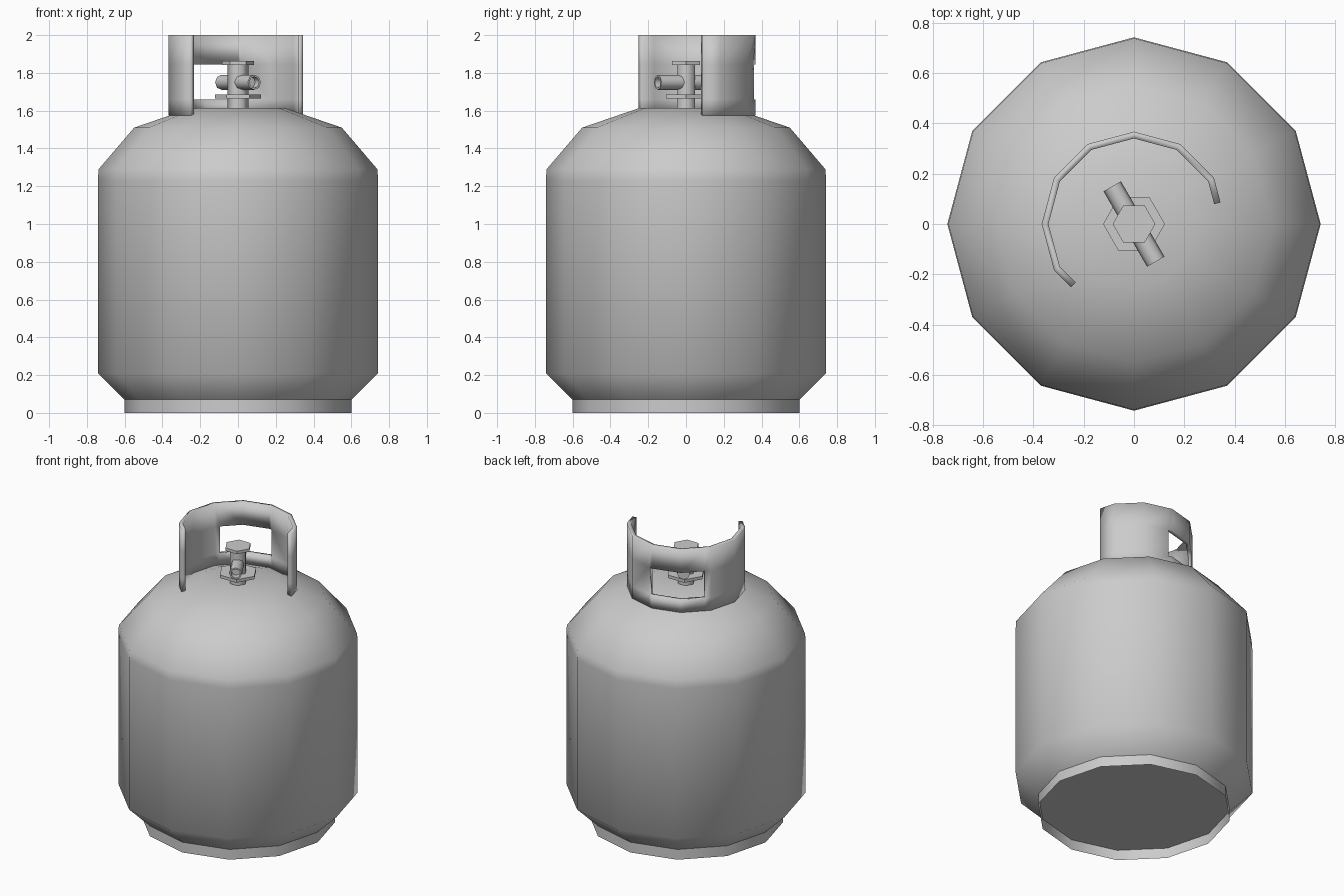
import bpy, bmesh
from math import radians, cos, sin, pi
from mathutils import Vector, Matrix

if "Cube" in bpy.data.objects:
    bpy.data.objects.remove(bpy.data.objects["Cube"])

grey = bpy.data.materials.new("painted_grey")
grey.use_nodes = True
colour = (0.6, 0.6, 0.6, 1)
grey.diffuse_color = colour
grey.node_tree.nodes["Principled BSDF"].inputs["Base Color"].default_value = colour


def finish(name, bm, angle):
    """Turn a bmesh into a named object; edges beyond the angle stay sharp."""
    mesh = bpy.data.meshes.new(name)
    bm.to_mesh(mesh)
    bm.free()
    mesh.materials.append(grey)
    obj = bpy.data.objects.new(name, mesh)
    bpy.context.collection.objects.link(obj)
    bpy.ops.object.select_all(action='DESELECT')
    obj.select_set(True)
    bpy.context.view_layer.objects.active = obj
    bpy.ops.object.shade_smooth_by_angle(angle=radians(angle))
    return obj


def lathe(name, profile, sides, angle, matrix=Matrix()):
    """Spin (radius, height) points around the z axis."""
    bm = bmesh.new()
    verts = [bm.verts.new((r, 0, z)) for r, z in profile]
    edges = [bm.edges.new(pair) for pair in zip(verts, verts[1:])]
    bmesh.ops.spin(bm, geom=verts + edges, axis=(0, 0, 1), cent=(0, 0, 0),
                   angle=2 * pi, steps=sides, use_merge=True)
    bmesh.ops.remove_doubles(bm, verts=bm.verts, dist=0.0005)
    bmesh.ops.transform(bm, matrix=matrix, verts=bm.verts)
    return finish(name, bm, angle)


def outward(bm):
    bmesh.ops.recalc_face_normals(bm, faces=bm.faces)


# Tank body, base plate and thin foot ring
lathe("tank_body", [(0.6, 0.07), (0.742, 0.21), (0.742, 1.23), (0.738, 1.29),
                    (0.55, 1.51), (0.25, 1.613), (0, 1.613)], 12, 80)
lathe("base_plate", [(0, 0.07), (0.6, 0.07)], 12, 30)
lathe("foot_ring", [(0.6, 0), (0.6, 0.07)], 12, 40)


# Guard collar: part of a twelve-sided wall with a hand hole
def wall_point(deg, z, radius=0.367):
    offset = radians(deg % 30 - 15)
    r = radius * cos(radians(15)) / cos(offset)
    return Vector((r * cos(radians(deg)), r * sin(radians(deg)), z))


bm = bmesh.new()
angles = [14, 30, 60, 86, 90, 120, 144, 150, 180, 210, 225]
levels = [1.575, 1.66, 1.845, 2.0]
grid = [[bm.verts.new(wall_point(a, z)) for z in levels] for a in angles]
for i, a in enumerate(angles[:-1]):
    for k in range(3):
        if k == 1 and 86 <= a < 144:
            continue
        bm.faces.new((grid[i][k], grid[i + 1][k],
                      grid[i + 1][k + 1], grid[i][k + 1]))
collar = finish("guard_collar", bm, 40)
solid = collar.modifiers.new("wall_thickness", 'SOLIDIFY')
solid.thickness = 0.026
solid.offset = -1
solid.use_even_offset = True

# Valve stem with two hexagonal flanges
def hexagon(name, radius, low, high, angle):
    lathe(name, [(0, low), (radius, low), (radius, high), (0, high)],
          6, angle)


hexagon("valve_stem", 0.055, 1.6, 1.85, 65)
hexagon("valve_flange", 0.123, 1.665, 1.685, 30)
hexagon("valve_cap", 0.085, 1.842, 1.862, 30)

# Cross pipe with a socket in its outlet end
direction = Vector((0.5, -sin(pi / 3), 0))
turn = direction.to_track_quat('Z', 'X').to_matrix().to_4x4()
lathe("valve_outlet", [(0, -0.173), (0.04, -0.173), (0.04, 0.173),
                       (0.03, 0.173), (0.03, 0.13), (0, 0.13)], 8, 50,
      Matrix.Translation((0, 0, 1.75)) @ turn)

# Consistent outward normals on the closed parts
for obj in bpy.context.collection.objects:
    if obj.name.startswith(("tank", "valve", "foot")):
        bm = bmesh.new()
        bm.from_mesh(obj.data)
        outward(bm)
        bm.to_mesh(obj.data)
        bm.free()
